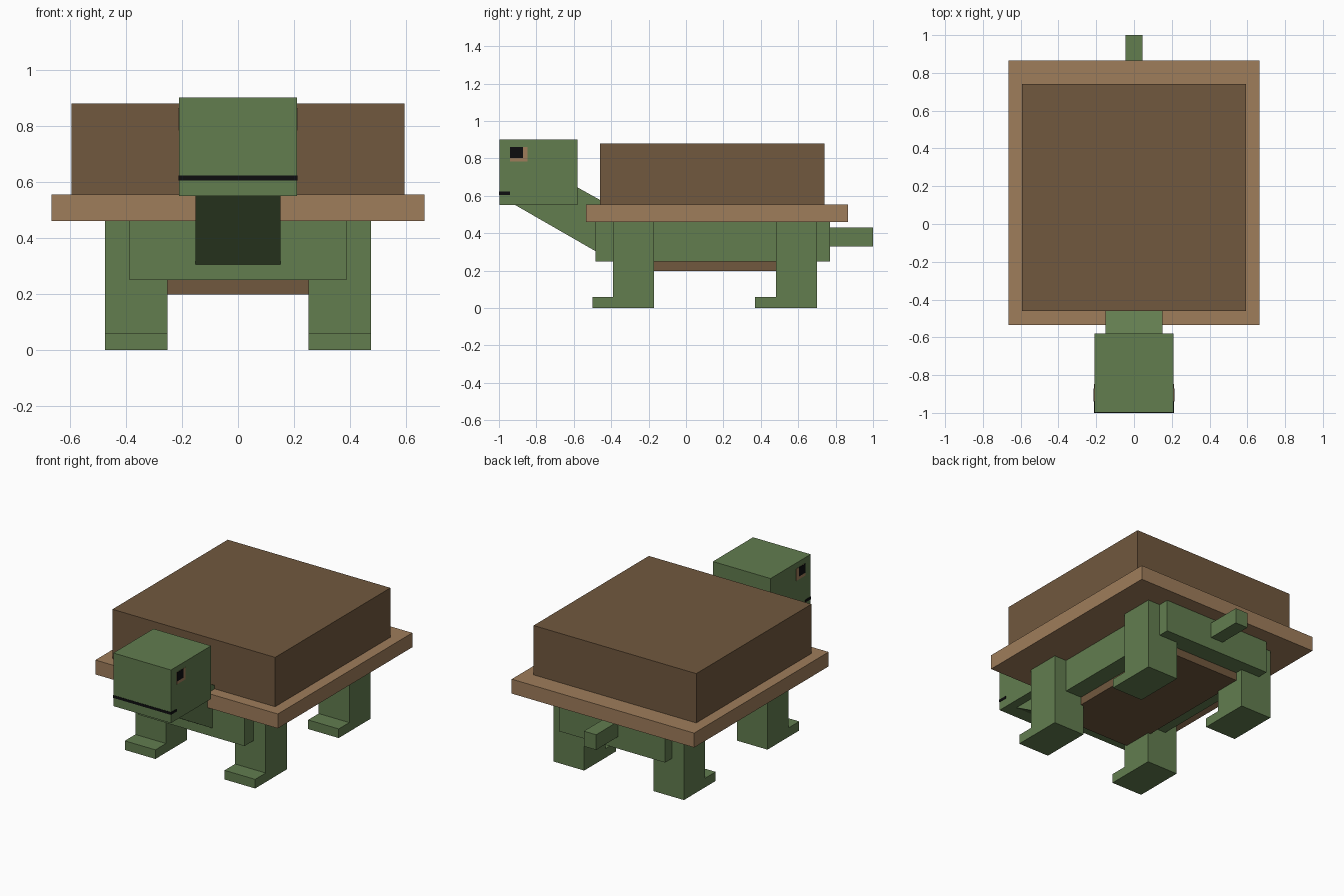
import bpy
import bmesh

default = bpy.data.objects.get("Cube")
if default:
    bpy.data.objects.remove(default, do_unlink=True)


def material(name, rgb):
    linear = [((c / 255 + 0.055) / 1.055) ** 2.4 for c in rgb]
    mat = bpy.data.materials.new(name)
    mat.use_nodes = True
    mat.diffuse_color = (*linear, 1)
    bsdf = mat.node_tree.nodes["Principled BSDF"]
    bsdf.inputs["Base Color"].default_value = (*linear, 1)
    bsdf.inputs["Roughness"].default_value = 0.9
    return mat


green = material("skin green", (98, 125, 79))
brown = material("shell brown", (113, 88, 62))
tan = material("rim tan", (159, 125, 91))
black = material("black", (13, 13, 15))


def prism(name, profile, x0, x1, mat):
    """Extrude a (y, z) profile from x0 to x1."""
    bm = bmesh.new()
    face = bm.faces.new([bm.verts.new((x0, y, z)) for y, z in profile])
    out = bmesh.ops.extrude_face_region(bm, geom=[face])
    moved = [v for v in out["geom"] if isinstance(v, bmesh.types.BMVert)]
    bmesh.ops.translate(bm, verts=moved, vec=(x1 - x0, 0, 0))
    bmesh.ops.recalc_face_normals(bm, faces=bm.faces)
    mesh = bpy.data.meshes.new(name)
    bm.to_mesh(mesh)
    bm.free()
    mesh.materials.append(mat)
    obj = bpy.data.objects.new(name, mesh)
    bpy.context.collection.objects.link(obj)
    return obj


def box(name, x, y, z, mat):
    (y0, y1), (z0, z1) = y, z
    return prism(name, [(y0, z0), (y1, z0), (y1, z1), (y0, z1)], *x, mat)


# Shell, rim, body and belly plate
box("shell", (-0.593, 0.593), (-0.46, 0.74), (0.555, 0.88), brown)
box("shell_rim", (-0.665, 0.665), (-0.535, 0.865), (0.46, 0.555), tan)
box("body", (-0.387, 0.387), (-0.485, 0.77), (0.25, 0.46), green)
box("belly_plate", (-0.27, 0.27), (-0.37, 0.65), (0.198, 0.25), brown)

# Tail, sloping neck and head
box("tail", (-0.045, 0.045), (0.77, 1.0), (0.33, 0.43), green)
prism("neck", [(-0.915, 0.552), (-0.485, 0.305), (-0.4, 0.305), (-0.4, 0.545),
               (-0.58, 0.645), (-0.7, 0.7)], -0.152, 0.152, green)
box("head", (-0.21, 0.21), (-0.998, -0.58), (0.55, 0.9), green)

# Mouth line across the front of the head
box("mouth_front", (-0.212, 0.212), (-1.0, -0.997), (0.605, 0.622), black)

for side, s in (("left", 1), ("right", -1)):
    # Mouth corner and eye plates on each cheek
    cheek = 0.209 * s
    box(side + "_mouth_corner", (cheek, 0.212 * s), (-1.0, -0.94), (0.605, 0.622), black)
    box(side + "_eye_socket", (cheek, 0.212 * s), (-0.94, -0.847), (0.783, 0.862), tan)
    box(side + "_pupil", (cheek, 0.214 * s), (-0.94, -0.872), (0.803, 0.862), black)

    # Legs with a toe step at the front
    for end, y in (("front", -0.39), ("rear", 0.48)):
        leg = [(y - 0.11, 0), (y + 0.22, 0), (y + 0.22, 0.46),
               (y, 0.46), (y, 0.06), (y - 0.11, 0.06)]
        prism(f"{end}_{side}_leg", leg, 0.252 * s, 0.475 * s, green)
